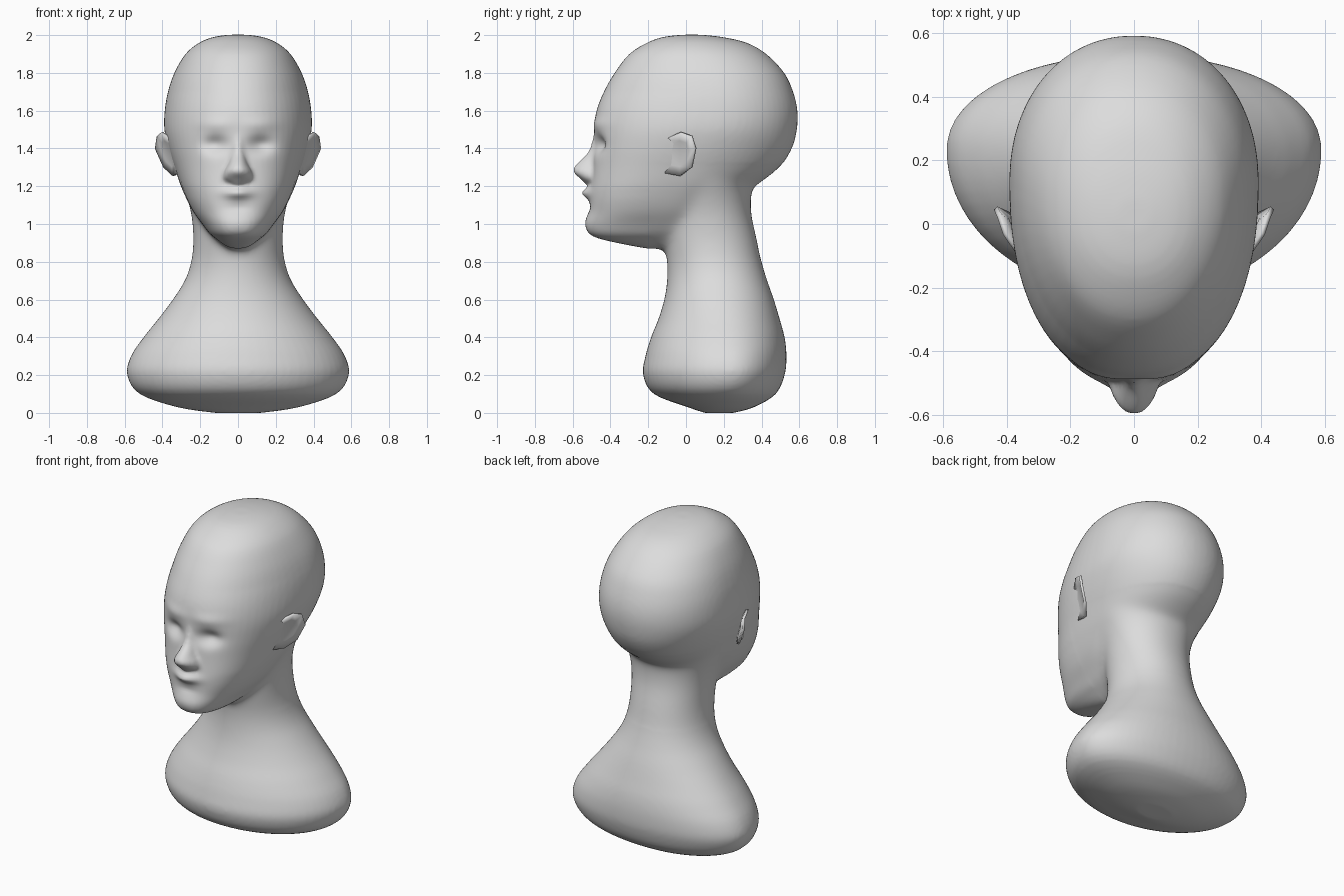
import bpy, bmesh, math

if "Cube" in bpy.data.objects:
    bpy.data.objects.remove(bpy.data.objects["Cube"])

clay = bpy.data.materials.new("light_grey_clay")
clay.diffuse_color = (0.72, 0.72, 0.72, 1)
clay.use_nodes = True
clay.node_tree.nodes["Principled BSDF"].inputs["Base Color"].default_value = clay.diffuse_color


def spline(rows, steps=4):
    """Catmull-Rom interpolation of section rows."""
    out = []
    for i in range(len(rows) - 1):
        a, b = rows[max(i - 1, 0)], rows[i]
        c, d = rows[i + 1], rows[min(i + 2, len(rows) - 1)]
        for s in range(steps):
            t = s / steps
            out.append([0.5 * (2 * q + (r - p) * t + (2 * p - 5 * q + 4 * r - u) * t * t
                        + (3 * q - p - 3 * r + u) * t ** 3) for p, q, r, u in zip(a, b, c, d)])
    out.append(list(rows[-1]))
    return out


def loft(bm, rows, low=1.0, high=1.0, n=64):
    """Rows: z, half width, front y, y of widest point, back y.
    Section power runs from low (boxier front) to high between z 1.2 and 1.7."""
    rings = []
    for z, w, yf, ym, yb in spline(rows):
        ring = []
        blend = min(max((z - 1.2) / 0.5, 0), 1)
        for k in range(n):
            a = 2 * math.pi * k / n
            s, c = math.sin(a), math.cos(a)
            power = 0.95 if c > 0 else low + (high - low) * blend
            x = math.copysign(abs(s) ** power, s) * w
            y = ym + abs(c) ** power * ((yb - ym) if c > 0 else (yf - ym))
            ring.append(bm.verts.new((x, y, z)))
        rings.append(ring)
    for lo, hi in zip(rings, rings[1:]):
        for k in range(n):
            j = (k + 1) % n
            bm.faces.new((lo[k], lo[j], hi[j], hi[k]))
    bm.faces.new(rings[0])
    bm.faces.new(rings[-1])


bm = bmesh.new()

# shoulders and neck
loft(bm, [
    (0.00, .12, .10, .18, .25), (0.03, .32, .01, .19, .36), (0.10, .52, -.17, .21, .475),
    (0.20, .587, -.227, .23, .522), (0.30, .567, -.215, .23, .532), (0.40, .50, -.185, .22, .522),
    (0.50, .42, -.145, .21, .495), (0.60, .345, -.115, .19, .465), (0.70, .282, -.10, .17, .43),
    (0.80, .248, -.10, .15, .40), (0.92, .237, -.12, .13, .375), (1.05, .248, -.13, .11, .347),
    (1.15, .275, -.13, .09, .345), (1.22, .302, -.13, .08, .36), (1.30, .33, -.13, .07, .38)])

# skull and jaw
loft(bm, [
    (.868, .04, -.19, -.12, 0), (.885, .07, -.29, -.12, .05), (.92, .115, -.45, -.14, .10),
    (.95, .152, -.51, -.14, .15), (1.0, .19, -.523, -.12, .20), (1.06, .235, -.512, -.10, .22),
    (1.12, .268, -.51, -.08, .26), (1.17, .29, -.508, -.05, .32), (1.21, .307, -.504, -.02, .38),
    (1.3, .337, -.495, .03, .495), (1.4, .369, -.49, .08, .56), (1.5, .39, -.486, .12, .587),
    (1.6, .388, -.474, .14, .59), (1.7, .371, -.435, .14, .567), (1.8, .337, -.378, .12, .52),
    (1.9, .278, -.30, .08, .425), (1.96, .205, -.205, .05, .32), (1.99, .13, -.12, .04, .19),
    (2.002, .05, -.02, .03, .08)], 0.78, 0.95)

# nose
loft(bm, [
    (1.21, .045, -.53, -.46, -.40), (1.24, .078, -.56, -.49, -.40), (1.28, .074, -.60, -.49, -.40),
    (1.32, .052, -.578, -.48, -.40), (1.38, .038, -.52, -.46, -.40), (1.47, .035, -.49, -.45, -.40)], n=24)

bmesh.ops.recalc_face_normals(bm, faces=bm.faces[:])
source = bpy.data.meshes.new("bust_parts")
bm.to_mesh(source)
bm.free()
bust = bpy.data.objects.new("bust", source)
bpy.context.collection.objects.link(bust)

# fuse the parts into one smooth skin
rm = bust.modifiers.new("fuse", 'REMESH')
rm.mode = 'VOXEL'
rm.voxel_size = 0.0125
sm = bust.modifiers.new("blend", 'SMOOTH')
sm.factor = 0.5
sm.iterations = 6
dg = bpy.context.evaluated_depsgraph_get()
skin = bpy.data.meshes.new_from_object(bust.evaluated_get(dg))
bust.modifiers.clear()
bust.data = skin

# extra blending where the jaw and skull meet the neck
bm = bmesh.new()
bm.from_mesh(skin)
seam = [v for v in bm.verts if v.co.y > -.2 and .8 < v.co.z < 1.32]
for _ in range(25):
    bmesh.ops.smooth_vert(bm, verts=seam, factor=0.5, use_axis_x=True, use_axis_y=True, use_axis_z=True)
bm.to_mesh(skin)
bm.free()

# sockets, brow, lips and crease, chin: soft pushes in y (x, z, radius x, radius z, depth)
dents = [(.12, 1.42, .065, .045, .04), (.12, 1.53, .10, .035, -.01), (0, 1.165, .07, .03, -.042),
         (0, 1.085, .06, .02, .006), (0, 1.01, .10, .06, -.012)]
for v in skin.vertices:
    if v.co.y < -.2:
        x, z = abs(v.co.x), v.co.z
        for dx, dz, rx, rz, depth in dents:
            v.co.y += depth * math.exp(-((x - dx) / rx) ** 2 - ((z - dz) / rz) ** 2)

# ears: dished plates flaring away from the head
bm = bmesh.new()
outline = [(.35, -.11, 1.45), (.405, -.03, 1.485), (.425, .03, 1.465), (.435, .05, 1.40),
           (.39, .03, 1.30), (.34, -.03, 1.255), (.315, -.11, 1.27), (.335, -.12, 1.36)]
rim = [bm.verts.new(p) for p in outline]
inner = [bm.verts.new((.352 + (p[0] - .352) * .6, -.03 + (p[1] + .03) * .6, 1.38 + (p[2] - 1.38) * .6))
         for p in outline]
for k in range(8):
    j = (k + 1) % 8
    bm.faces.new((rim[k], rim[j], inner[j], inner[k]))
bm.faces.new(inner)
bmesh.ops.recalc_face_normals(bm, faces=bm.faces[:])
me = bpy.data.meshes.new("ears")
bm.to_mesh(me)
bm.free()
ears = bpy.data.objects.new("ears", me)
bpy.context.collection.objects.link(ears)
th = ears.modifiers.new("thickness", 'SOLIDIFY')
th.thickness = 0.015
th.offset = 0
ears.modifiers.new("both_sides", 'MIRROR')

for ob in (bust, ears):
    ob.data.materials.clear()
    ob.data.materials.append(clay)
    for p in ob.data.polygons:
        p.use_smooth = True
        p.material_index = 0
